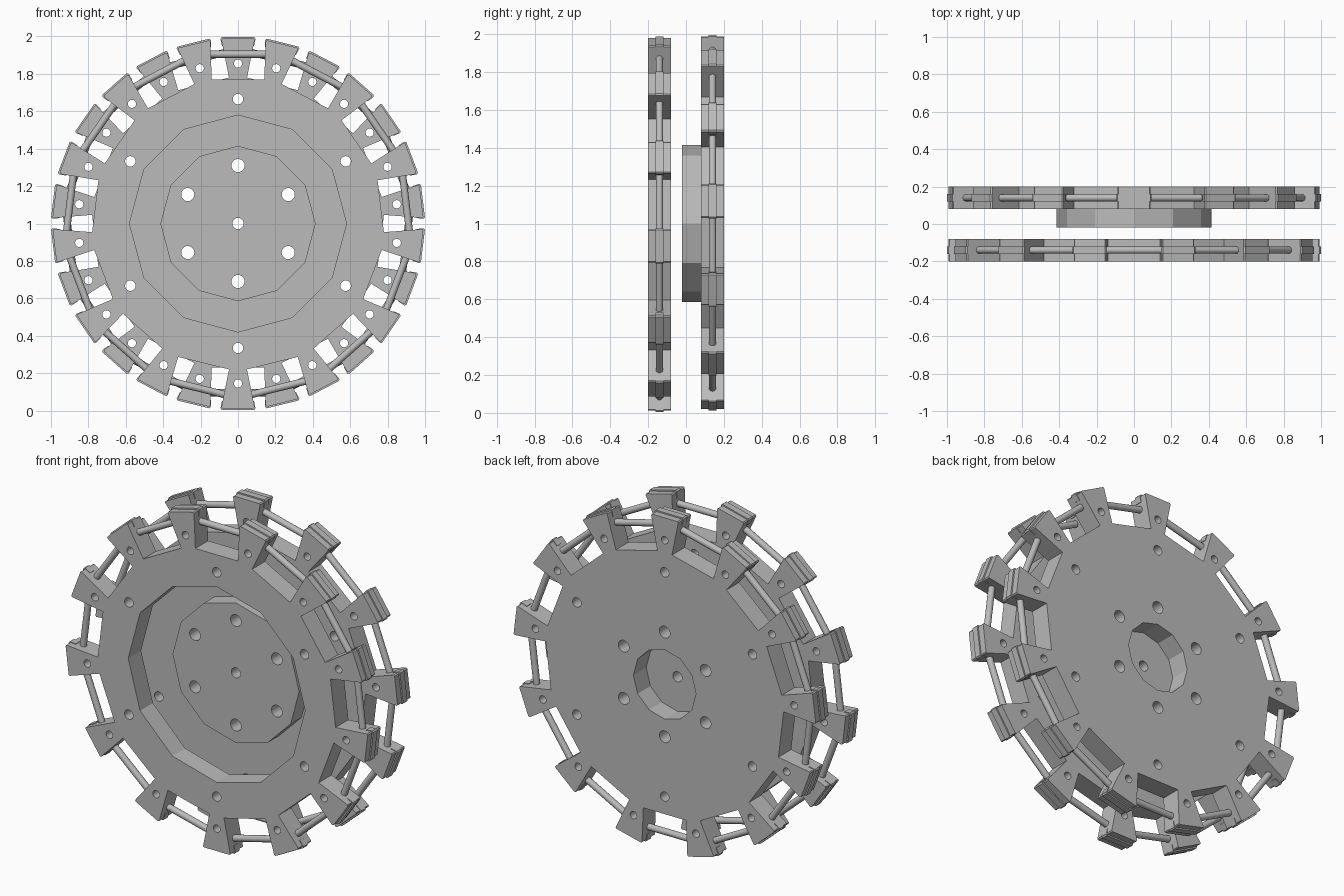
import bpy
import bmesh
from math import cos, sin, pi, tau
from mathutils import Matrix

cube = bpy.data.objects.get("Cube")
if cube:
    bpy.data.objects.remove(cube)

grey = bpy.data.materials.new("mid_grey")
grey.use_nodes = True
COLOUR = (0.5, 0.5, 0.5, 1)
grey.diffuse_color = COLOUR
grey.node_tree.nodes["Principled BSDF"].inputs["Base Color"].default_value = COLOUR

TEETH = 13
AXIS_HEIGHT = 1.0
GAP_HALF = 0.14
STEP = tau / TEETH


def polar(angle, across, out):
    """Point at a distance out along an angle (from straight up), shifted across."""
    return (sin(angle) * out + cos(angle) * across,
            cos(angle) * out - sin(angle) * across)


def ngon(radius, sides, centre=(0, 0)):
    return [(centre[0] + radius * sin(tau * i / sides),
             centre[1] + radius * cos(tau * i / sides)) for i in range(sides)]


def ring_of_holes(count, distance, radius, start=0.0):
    return [ngon(radius, 20, polar(start + tau * i / count, 0, distance))
            for i in range(count)]


def finish(name, mesh):
    obj = bpy.data.objects.new(name, mesh)
    bpy.context.collection.objects.link(obj)
    mesh.materials.clear()
    mesh.materials.append(grey)
    bpy.ops.object.select_all(action='DESELECT')
    bpy.context.view_layer.objects.active = obj
    obj.select_set(True)
    bpy.ops.object.shade_smooth_by_angle(angle=pi / 7)
    return obj


def slab(name, loops, y_front, y_back):
    """Extrude an outline with holes between two depths."""
    curve = bpy.data.curves.new(name + "_profile", 'CURVE')
    curve.dimensions = '2D'
    curve.fill_mode = 'BOTH'
    curve.extrude = (y_back - y_front) / 2
    for loop in loops:
        spline = curve.splines.new('POLY')
        spline.points.add(len(loop) - 1)
        for point, (x, z) in zip(spline.points, loop):
            point.co = (x, z, 0, 1)
        spline.use_cyclic_u = True
    helper = bpy.data.objects.new(name + "_profile", curve)
    bpy.context.collection.objects.link(helper)
    graph = bpy.context.evaluated_depsgraph_get()
    mesh = bpy.data.meshes.new_from_object(helper.evaluated_get(graph))
    bpy.data.objects.remove(helper)
    bm = bmesh.new()
    bm.from_mesh(mesh)
    bmesh.ops.remove_doubles(bm, verts=bm.verts, dist=1e-5)
    bmesh.ops.transform(bm, verts=bm.verts, matrix=Matrix.Translation(
        (0, (y_front + y_back) / 2, AXIS_HEIGHT)) @ Matrix.Rotation(pi / 2, 4, 'X'))
    bmesh.ops.recalc_face_normals(bm, faces=bm.faces)
    bm.to_mesh(mesh)
    bm.free()
    return finish(name, mesh)


def toothed_outline(start):
    tooth = [(-0.048, 0.78), (-0.089, 0.982), (-0.083, 0.988),
             (0.083, 0.988), (0.089, 0.982), (0.048, 0.78)]
    return [polar(start + i * STEP, a, r) for i in range(TEETH) for a, r in tooth]


def roller_rods(name, start, y):
    """Straight rods bridging the gaps between neighbouring teeth."""
    bm = bmesh.new()
    for i in range(TEETH):
        angle = start + (i + 0.5) * STEP
        x, z = polar(angle, 0, 0.905)
        matrix = (Matrix.Translation((x, y, z + AXIS_HEIGHT))
                  @ Matrix.Rotation(angle, 4, 'Y') @ Matrix.Rotation(pi / 2, 4, 'Y'))
        bmesh.ops.create_cone(bm, cap_ends=True, segments=16, radius1=0.019,
                              radius2=0.019, depth=2 * GAP_HALF + 0.04, matrix=matrix)
    mesh = bpy.data.meshes.new(name)
    bm.to_mesh(mesh)
    bm.free()
    finish(name, mesh)


def tip_ridges(name, start, y):
    """Raised middle band on the tip of every tooth."""
    ridge = [(-0.086, 0.95), (-0.094, 0.988), (-0.087, 0.996),
             (0.087, 0.996), (0.094, 0.988), (0.086, 0.95)]
    loops = [[polar(start + i * STEP, a, r) for a, r in ridge] for i in range(TEETH)]
    slab(name, loops, y - 0.02, y + 0.02)


bolt_holes = ring_of_holes(6, 0.665, 0.028)
hub_holes = ring_of_holes(6, 0.31, 0.035)

# Front ring: open centre, one tooth pointing straight down
front_start, back_start = pi, 0.0
slab("front_plate", [toothed_outline(front_start), ngon(0.58, 12)] + bolt_holes
     + ring_of_holes(TEETH, 0.855, 0.022, front_start), -0.2, -0.08)

# Back plate: shallow bore, one tooth pointing straight up
slab("back_plate", [toothed_outline(back_start), ngon(0.205, 12)] + bolt_holes + hub_holes
     + ring_of_holes(TEETH, 0.855, 0.022, back_start), 0.08, 0.2)

# Hub boss closing the bore
slab("hub", [ngon(0.415, 12), ngon(0.03, 20)] + hub_holes, -0.02, 0.08)

for side, start, y in (("front", front_start, -0.14), ("back", back_start, 0.14)):
    roller_rods(side + "_roller_rods", start, y)
    tip_ridges(side + "_tip_ridges", start, y)
